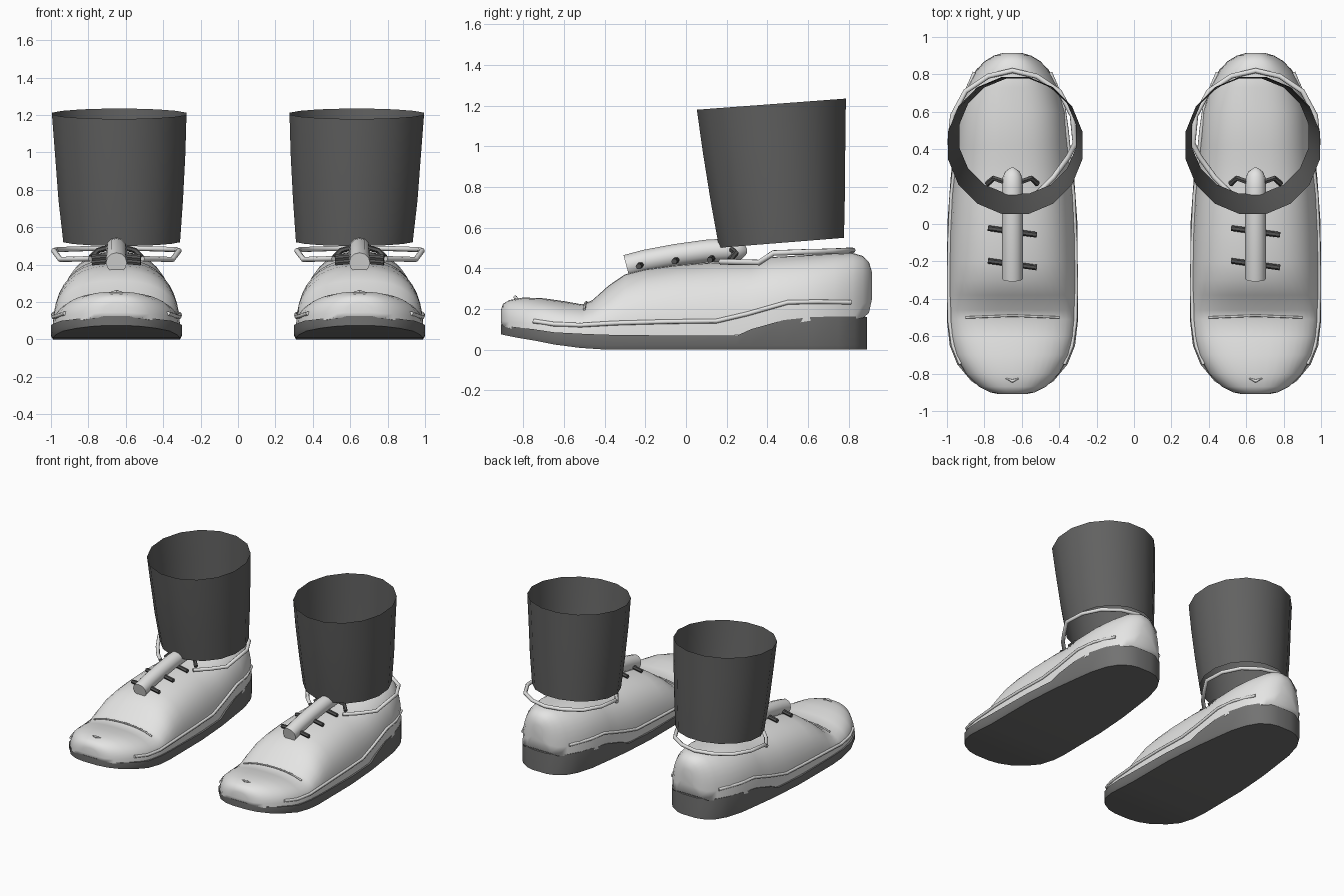
import bpy, bmesh, math

if "Cube" in bpy.data.objects:
    bpy.data.objects.remove(bpy.data.objects["Cube"])


def material(name, v):
    m = bpy.data.materials.new(name)
    m.diffuse_color = (v, v, v * 0.99, 1)
    m.use_nodes = True
    m.node_tree.nodes["Principled BSDF"].inputs["Base Color"].default_value = m.diffuse_color
    return m


WHITE = material("pale leather", 0.78)
SOLE = material("sole grey", 0.17)
SOCK = material("sock charcoal", 0.12)
LACE = material("lace charcoal", 0.09)


def loft(name, rings, mat, caps=True, angle=40):
    """Skin a list of equal closed rings."""
    bm = bmesh.new()
    rows = [[bm.verts.new(p) for p in r] for r in rings]
    n = len(rows[0])
    for a, b in zip(rows, rows[1:]):
        for i in range(n):
            j = (i + 1) % n
            bm.faces.new((a[i], a[j], b[j], b[i]))
    if caps:
        bm.faces.new(rows[0])
        bm.faces.new(rows[-1])
    bmesh.ops.recalc_face_normals(bm, faces=bm.faces)
    me = bpy.data.meshes.new(name)
    bm.to_mesh(me)
    bm.free()
    ob = bpy.data.objects.new(name, me)
    bpy.context.collection.objects.link(ob)
    me.materials.append(mat)
    smooth(ob, angle)
    return ob


def smooth(ob, angle):
    bpy.ops.object.select_all(action='DESELECT')
    ob.select_set(True)
    bpy.context.view_layer.objects.active = ob
    bpy.ops.object.shade_smooth_by_angle(angle=math.radians(angle))


def tube(name, pts, r, mat, cx, radii=None, res=2):
    """Round cord through points given relative to the shoe centre."""
    cu = bpy.data.curves.new(name, 'CURVE')
    cu.dimensions = '3D'
    cu.bevel_depth = r
    cu.bevel_resolution = res
    cu.use_fill_caps = True
    sp = cu.splines.new('POLY')
    sp.points.add(len(pts) - 1)
    for i, (x, y, z) in enumerate(pts):
        sp.points[i].co = (x + cx, y, z, 1)
        sp.points[i].radius = radii[i] if radii else 1
    cu.materials.append(mat)
    ob = bpy.data.objects.new(name, cu)
    bpy.context.collection.objects.link(ob)
    bpy.ops.object.select_all(action='DESELECT')
    ob.select_set(True)
    bpy.context.view_layer.objects.active = ob
    bpy.ops.object.convert(target='MESH')
    smooth(bpy.context.object, 50)


# Stations along the shoe: y, half width, low z, high z
UPPER = [(-0.91, 0.07, 0.13, 0.195), (-0.90, 0.12, 0.115, 0.225),
         (-0.87, 0.18, 0.105, 0.243), (-0.80, 0.25, 0.095, 0.256),
         (-0.70, 0.305, 0.09, 0.252), (-0.60, 0.33, 0.08, 0.238),
         (-0.51, 0.34, 0.075, 0.222), (-0.46, 0.34, 0.07, 0.243),
         (-0.38, 0.34, 0.065, 0.315), (-0.30, 0.34, 0.06, 0.37),
         (-0.20, 0.338, 0.06, 0.395), (-0.05, 0.335, 0.06, 0.415),
         (0.15, 0.325, 0.06, 0.43), (0.32, 0.31, 0.08, 0.43),
         (0.42, 0.30, 0.11, 0.455), (0.60, 0.285, 0.14, 0.465),
         (0.73, 0.245, 0.15, 0.472), (0.82, 0.195, 0.15, 0.475),
         (0.87, 0.15, 0.155, 0.46), (0.90, 0.10, 0.18, 0.43),
         (0.915, 0.05, 0.25, 0.38)]
SOLES = [(-0.91, 0.06, 0.075, 0.125), (-0.89, 0.14, 0.07, 0.12),
         (-0.84, 0.22, 0.06, 0.11), (-0.75, 0.295, 0.045, 0.10),
         (-0.65, 0.335, 0.025, 0.085), (-0.52, 0.35, 0.008, 0.078),
         (-0.40, 0.35, 0.0, 0.073), (0.0, 0.348, 0.0, 0.068),
         (0.25, 0.33, 0.0, 0.068), (0.32, 0.322, 0.0, 0.10),
         (0.48, 0.30, 0.0, 0.145), (0.62, 0.28, 0.0, 0.16),
         (0.75, 0.24, 0.0, 0.163), (0.83, 0.19, 0.0, 0.163),
         (0.875, 0.12, 0.0, 0.163), (0.89, 0.06, 0.0, 0.16)]
POW = 2.5


def station(y):
    """Interpolated half width, low z and high z of the upper."""
    for a, b in zip(UPPER, UPPER[1:]):
        if y <= b[0]:
            t = (y - a[0]) / (b[0] - a[0])
            return [a[k] + (b[k] - a[k]) * t for k in (1, 2, 3)]


def side_x(y, z):
    w, lo, hi = station(y)
    t = min(1, max(0, (z - lo) / (hi - lo)))
    return w * (1 - t ** POW) ** (1 / POW)


def top_z(x, y):
    w, lo, hi = station(y)
    return lo + (hi - lo) * (1 - min(1, abs(x) / w) ** POW) ** (1 / POW)


def arch(cx, y, w, lo, hi, n=20):
    ring = []
    for i in range(n + 1):
        a = math.pi * i / n
        c, s = math.cos(a), math.sin(a)
        e = 2 / POW
        ring.append((cx + w * math.copysign(abs(c) ** e, c), y,
                     lo + (hi - lo) * max(s, 0) ** e))
    return ring


for side in (-1, 1):
    tag = "_left" if side < 0 else "_right"
    cx = 0.65 * side

    # Sole with raised toe and thicker heel
    loft("sole" + tag, [[(cx - w * 0.97, y, lo), (cx + w * 0.97, y, lo),
                         (cx + w, y, lo + 0.02), (cx + w, y, hi),
                         (cx - w, y, hi), (cx - w, y, lo + 0.02)]
                        for y, w, lo, hi in SOLES], SOLE)

    # Leather upper
    loft("upper" + tag, [arch(cx, *s) for s in UPPER], WHITE, angle=60)

    # Open trouser-like sock: z centre, slope, y centre, y radius, x centre, x radius
    rings = []
    for z, rise, yc, ry, xc, rx in [(0.525, 0.025, 0.47, 0.31, 0.622, 0.315),
                                    (0.75, 0.026, 0.452, 0.333, 0.627, 0.336),
                                    (1.0, 0.027, 0.433, 0.354, 0.63, 0.352),
                                    (1.207, 0.028, 0.42, 0.37, 0.635, 0.363)]:
        ring = []
        for i in range(16):
            a = math.tau * (i + 0.5) / 16
            ring.append((xc * side + rx * math.cos(a) * 1.01, yc + ry * math.sin(a) * 1.01,
                         z + rise * math.sin(a)))
        rings.append(ring)
    loft("sock" + tag, rings, SOCK, caps=False)

    # Collar piping around the ankle
    half = [(0.14, 0.17, 0.432), (0.22, 0.25, 0.43), (0.30, 0.36, 0.428),
            (0.335, 0.43, 0.475), (0.32, 0.58, 0.48), (0.25, 0.71, 0.483),
            (0.13, 0.79, 0.487)]
    tube("collar" + tag, half + [(0, 0.82, 0.488)] + [(-x, y, z) for x, y, z in reversed(half)],
         0.014, WHITE, cx)

    # Side piping following the upper
    for k in (-1, 1):
        line = [(-0.75, 0.14), (-0.65, 0.125), (-0.52, 0.12), (-0.35, 0.13), (-0.1, 0.137),
                (0.15, 0.14), (0.3, 0.175), (0.5, 0.232), (0.65, 0.235), (0.81, 0.232)]
        tube("side_piping" + tag, [(k * (side_x(y, z) + 0.004), y, z) for y, z in line],
             0.011, WHITE, cx)

    # Toe cap seam and small toe ridge
    tube("toe_seam" + tag, [(x / 100, -0.49 - abs(x) / 2500, top_z(x / 100, -0.49) + 0.002)
                            for x in range(-25, 26, 5)], 0.006, WHITE, cx)
    tube("toe_ridge" + tag, [(-0.035, -0.825, 0.25), (0, -0.84, 0.257), (0.035, -0.825, 0.25)],
         0.009, WHITE, cx, [0.3, 1, 0.3])

    # Rounded lace strip on the instep
    tube("lace_strip" + tag, [(0, -0.293, 0.41), (0, -0.2, 0.435), (0, -0.05, 0.463),
                              (0, 0.1, 0.484), (0, 0.2, 0.49), (0, 0.25, 0.488),
                              (0, 0.28, 0.485), (0, 0.3, 0.483)],
         0.056, WHITE, cx, [1, 1, 1, 1, 1, 0.93, 0.7, 0.2], res=4)

    # Laces crossing beneath the strip
    for y, z in [(-0.215, 0.413), (-0.04, 0.437), (0.135, 0.445)]:
        tube("lace" + tag, [(-0.13, y + 0.018, z - 0.004), (0, y, z + 0.008),
                            (0.13, y - 0.018, z - 0.004)], 0.015, LACE, cx, res=1)
    for k in (-1, 1):
        tube("top_lace" + tag, [(k * 0.135, 0.215, 0.44), (k * 0.1, 0.245, 0.475),
                                (k * 0.03, 0.22, 0.495)], 0.015, LACE, cx, res=1)
